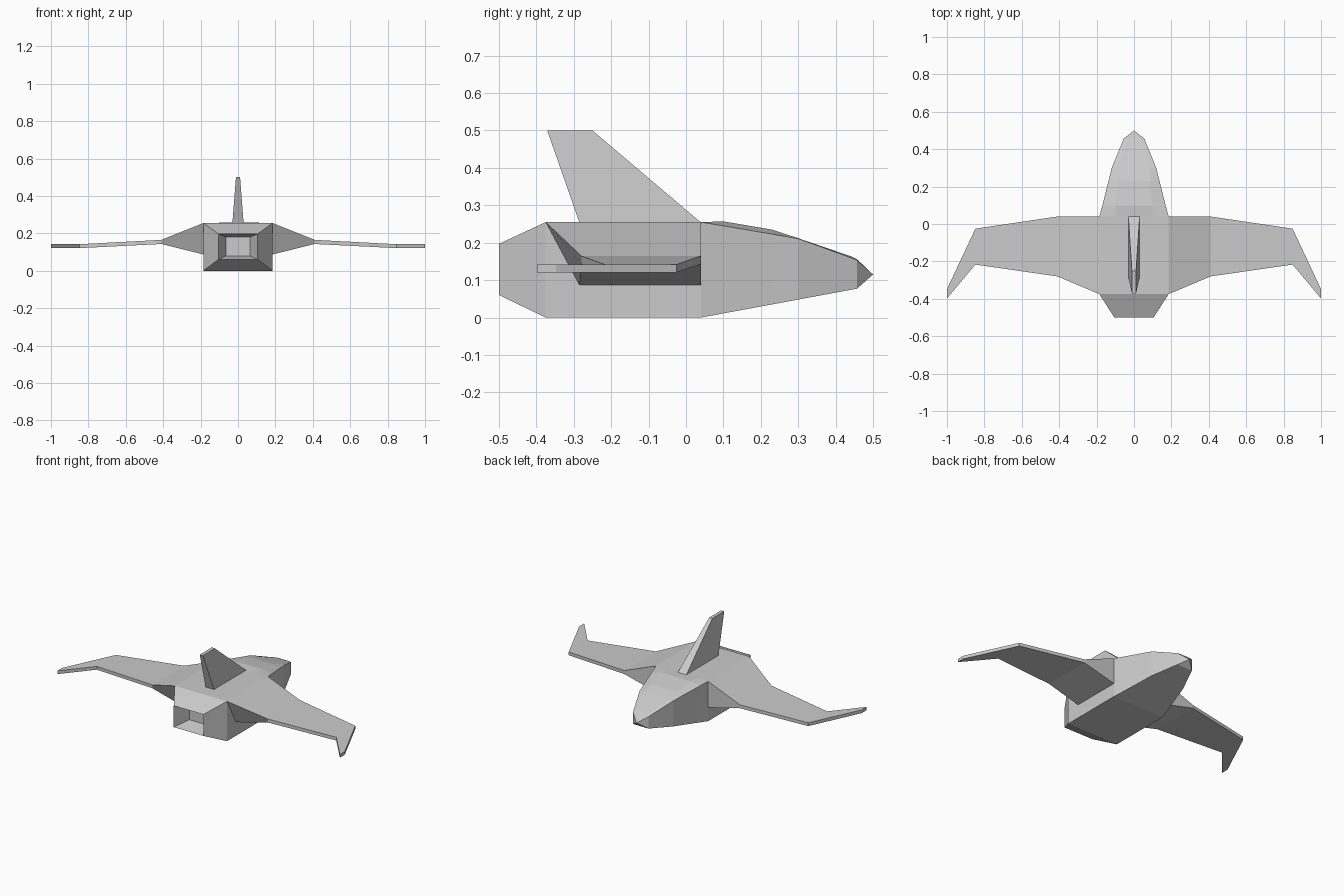
import bpy, bmesh

if "Cube" in bpy.data.objects:
    bpy.data.objects.remove(bpy.data.objects["Cube"])


def loft(name, rings, cap_start=True, cap_end=True):
    """Skin a series of equal-length point rings into one flat-shaded object."""
    bm = bmesh.new()
    vr = [[bm.verts.new(p) for p in ring] for ring in rings]
    n = len(rings[0])
    for a, b in zip(vr, vr[1:]):
        for i in range(n):
            j = (i + 1) % n
            bm.faces.new((a[i], a[j], b[j], b[i]))
    if cap_start:
        bm.faces.new(vr[0])
    if cap_end:
        bm.faces.new(vr[-1])
    bmesh.ops.remove_doubles(bm, verts=bm.verts, dist=0.0005)
    bmesh.ops.recalc_face_normals(bm, faces=bm.faces)
    mesh = bpy.data.meshes.new(name)
    bm.to_mesh(mesh)
    bm.free()
    obj = bpy.data.objects.new(name, mesh)
    bpy.context.collection.objects.link(obj)
    return obj


# Fuselage: y, half width, bottom z, side-edge z, half width of raised top, raised top z
def hull_ring(y, w, zb, zs, wt, zt):
    return [(-w, y, zb), (w, y, zb), (w, y, zs), (wt, y, zt), (-wt, y, zt), (-w, y, zs)]


hull = [
    (-0.40, 0.065, 0.08, 0.18, 0.04, 0.18),      # exhaust recess floor
    (-0.50, 0.105, 0.06, 0.197, 0.06, 0.197),    # exhaust rim
    (-0.375, 0.185, 0.0, 0.255, 0.10, 0.255),
    (0.04, 0.185, 0.0, 0.255, 0.10, 0.255),
    (0.10, 0.169, 0.011, 0.245, 0.10, 0.257),    # cockpit hump
    (0.23, 0.136, 0.035, 0.223, 0.085, 0.235),
    (0.30, 0.119, 0.048, 0.211, 0.09, 0.212),
    (0.44, 0.062, 0.074, 0.16, 0.045, 0.164),
    (0.457, 0.055, 0.077, 0.153, 0.04, 0.156),
    (0.50, 0.0, 0.115, 0.115, 0.0, 0.115),       # nose point
]
loft("fuselage", [hull_ring(*s) for s in hull], cap_end=False)


# Wings: x, leading y, trailing y (top), trailing y (bottom), top z, bottom z
def wing_ring(x, le, te_top, te_bot, zt, zb):
    return [(x, le, zt), (x, te_top, zt), (x, te_bot, zb), (x, le, zb)]


wing = [
    (0.185, 0.04, -0.375, -0.285, 0.255, 0.087),
    (0.41, 0.04, -0.28, -0.28, 0.165, 0.143),
    (0.848, -0.025, -0.217, -0.217, 0.142, 0.121),
    (1.0, -0.348, -0.398, -0.398, 0.142, 0.121),
]
wings = loft("wings", [wing_ring(*s) for s in wing], cap_start=False)
wings.modifiers.new("Mirror", 'MIRROR').use_axis[0] = True


# Tail fin, tapering upward
def fin_ring(w, front, back, z):
    return [(-w, front, z), (w, front, z), (w, back, z), (-w, back, z)]


loft("tail_fin", [fin_ring(0.03, 0.04, -0.285, 0.254),
                  fin_ring(0.011, -0.25, -0.371, 0.50)], cap_start=False)
